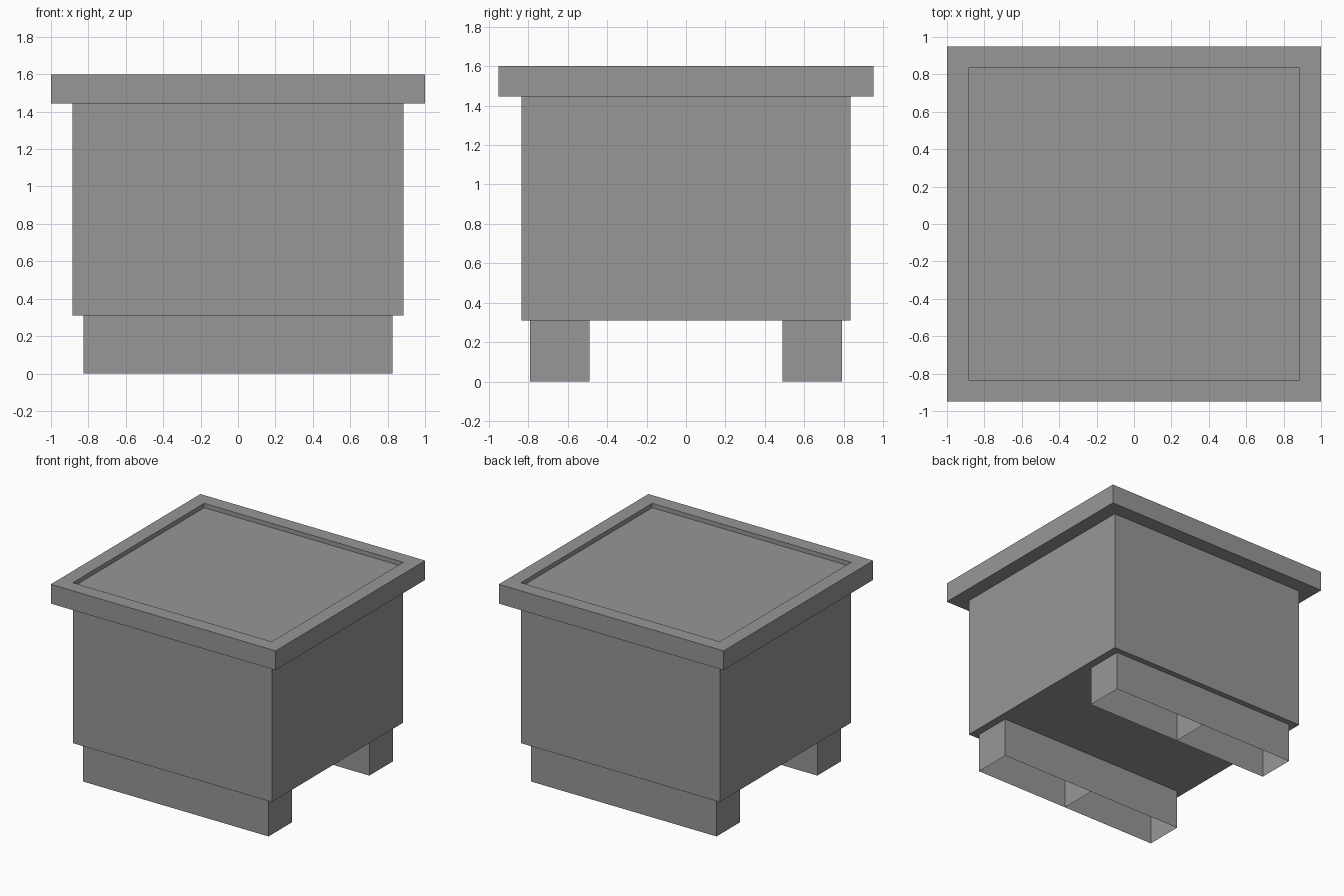
import bpy
import bmesh

if "Cube" in bpy.data.objects:
    bpy.data.objects.remove(bpy.data.objects["Cube"], do_unlink=True)

grey = bpy.data.materials.new("plain grey")
grey.use_nodes = True
grey.diffuse_color = (0.31, 0.31, 0.31, 1)
grey.node_tree.nodes["Principled BSDF"].inputs["Base Color"].default_value = grey.diffuse_color

BODY = (0.885, 0.835)
LID = (1.0, 0.95)
BASE_Z, LID_Z, PANEL_Z, TOP_Z = 0.31, 1.445, 1.565, 1.6


def loft(name, rings, cap_bottom=False, cap_top=False, centre=(0, 0)):
    """Join rectangular rings of ((half x, half y), z) into one shell."""
    bm = bmesh.new()
    loops = []
    for (hx, hy), z in rings:
        corners = ((-hx, -hy), (hx, -hy), (hx, hy), (-hx, hy))
        loops.append([bm.verts.new((centre[0] + x, centre[1] + y, z)) for x, y in corners])
    for low, high in zip(loops, loops[1:]):
        for i in range(4):
            j = (i + 1) % 4
            bm.faces.new((low[i], low[j], high[j], high[i]))
    if cap_bottom:
        bm.faces.new(loops[0][::-1])
    if cap_top:
        bm.faces.new(loops[-1])
    mesh = bpy.data.meshes.new(name)
    bm.to_mesh(mesh)
    bm.free()
    mesh.materials.append(grey)
    obj = bpy.data.objects.new(name, mesh)
    bpy.context.collection.objects.link(obj)
    return obj


# Main box, whose top is the sunken panel
loft("box_body", [(BODY, BASE_Z), (BODY, PANEL_Z)], cap_bottom=True, cap_top=True)

# Overhanging rim with a shallow inner step
loft("top_rim", [(BODY, LID_Z), (LID, LID_Z), (LID, TOP_Z), (BODY, TOP_Z), (BODY, PANEL_Z)])

# Two runners, each made of two hollow halves open underneath
for side, y in (("front", -0.64), ("back", 0.64)):
    for end, x in (("right", -0.4125), ("left", 0.4125)):
        half = (0.4125, 0.15)
        loft(f"{side}_runner_{end}", [(half, 0), (half, BASE_Z)], centre=(x, y))
